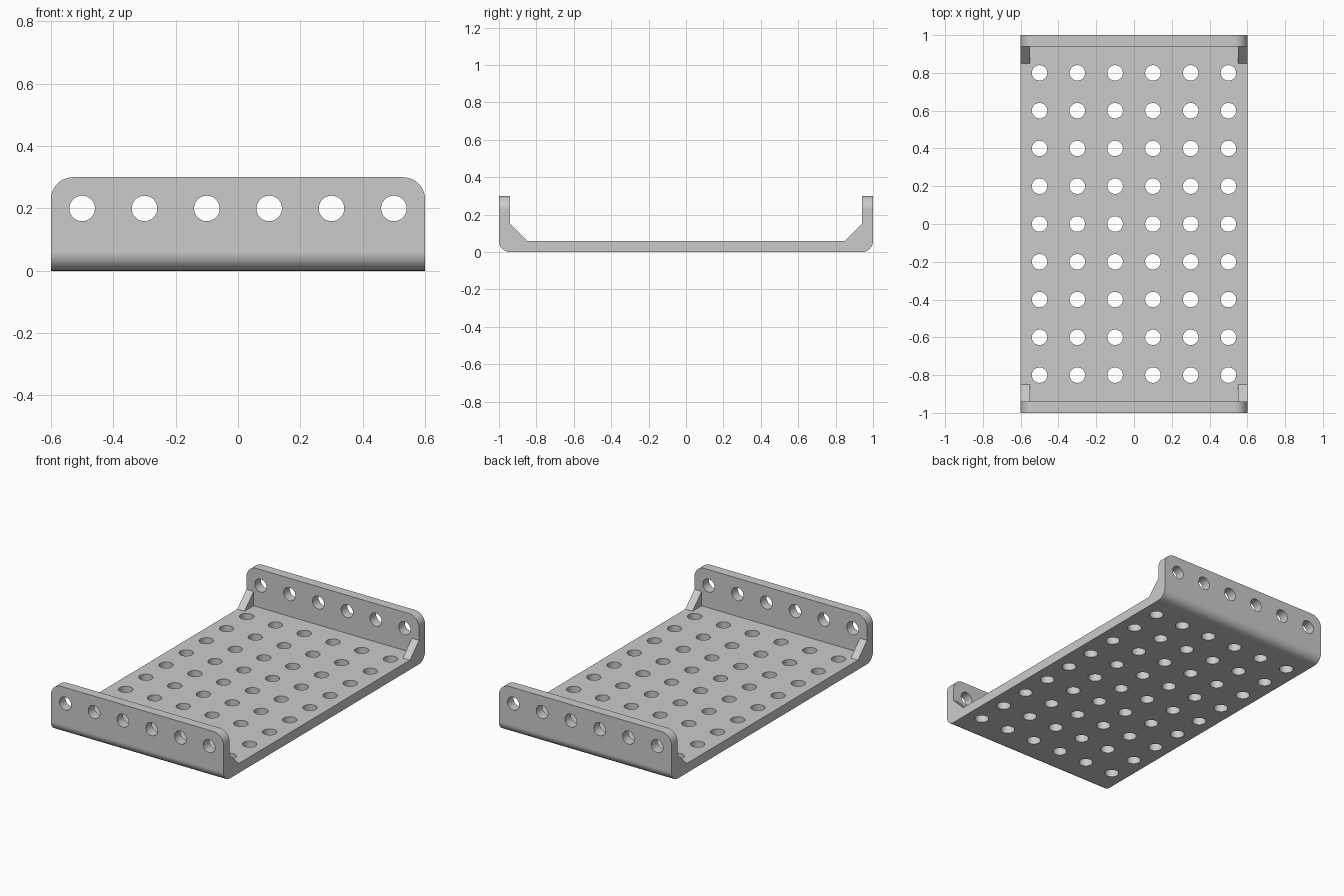
import bpy, bmesh, math
from mathutils import Matrix, Vector

cube = bpy.data.objects.get("Cube")
if cube:
    bpy.data.objects.remove(cube, do_unlink=True)

HALF_W, HALF_L, HEIGHT, THICK = 0.6, 1.0, 0.3, 0.06
GUSSET, GUSSET_W, HOLE_R = 0.09, 0.05, 0.041
INNER = HALF_L - THICK

grey = bpy.data.materials.new("light grey")
grey.use_nodes = True
colour = (0.6, 0.6, 0.6, 1)
grey.diffuse_color = colour
grey.node_tree.nodes["Principled BSDF"].inputs["Base Color"].default_value = colour


def add_object(name, bm):
    bmesh.ops.recalc_face_normals(bm, faces=bm.faces)
    mesh = bpy.data.meshes.new(name)
    bm.to_mesh(mesh)
    bm.free()
    mesh.materials.append(grey)
    obj = bpy.data.objects.new(name, mesh)
    bpy.context.collection.objects.link(obj)
    return obj


def extrude_profile(bm, points, x0, x1):
    """Extrude a closed (y, z) profile along x."""
    face = bm.faces.new([bm.verts.new((x0, y, z)) for y, z in points])
    new = bmesh.ops.extrude_face_region(bm, geom=[face])["geom"]
    verts = [v for v in new if isinstance(v, bmesh.types.BMVert)]
    bmesh.ops.translate(bm, verts=verts, vec=(x1 - x0, 0, 0))


def round_edges(bm, test, radius):
    edges = [e for e in bm.edges if test(*(v.co for v in e.verts))]
    bmesh.ops.bevel(bm, geom=edges, offset=radius, segments=10,
                    profile=0.5, affect='EDGES')


# Channel-shaped tray with upturned ends
half = [(HALF_L, 0), (HALF_L, HEIGHT), (INNER, HEIGHT), (INNER, THICK)]
bm = bmesh.new()
extrude_profile(bm, half + [(-y, z) for y, z in reversed(half)], -HALF_W, HALF_W)
# Bends under the ends, then the upper flange corners
round_edges(bm, lambda a, b: max(a.z, b.z) < 0.001 and abs(a.x - b.x) > 1, 0.06)
round_edges(bm, lambda a, b: min(a.z, b.z) > HEIGHT - 0.001
            and abs(a.y - b.y) > 0.01 and abs(a.x - b.x) < 0.001, 0.07)
tray = add_object("perforated_tray", bm)

# Hole cutters for the floor grid and both flanges
bm = bmesh.new()


def add_cutter(location, depth, rotation=Matrix()):
    bmesh.ops.create_cone(bm, cap_ends=True, segments=32, radius1=HOLE_R,
                          radius2=HOLE_R, depth=depth,
                          matrix=Matrix.Translation(Vector(location)) @ rotation)


for col in range(6):
    x = -0.5 + 0.2 * col
    for row in range(9):
        add_cutter((x, -0.8 + 0.2 * row, THICK / 2), THICK * 2)
    for side in (-1, 1):
        add_cutter((x, side * (HALF_L - THICK / 2), 0.2), THICK * 2,
                   Matrix.Rotation(math.pi / 2, 4, 'X'))
cutter = add_object("hole_cutter", bm)
cutter.hide_render = True
cutter.hide_set(True)

cut = tray.modifiers.new("holes", 'BOOLEAN')
cut.operation = 'DIFFERENCE'
cut.solver = 'EXACT'
cut.object = cutter
bpy.context.view_layer.objects.active = tray
tray.select_set(True)
bpy.ops.object.modifier_apply(modifier=cut.name)
bpy.data.objects.remove(cutter, do_unlink=True)

bpy.ops.object.shade_smooth_by_angle(angle=math.radians(30))
weighted = tray.modifiers.new("flat_face_normals", 'WEIGHTED_NORMAL')
weighted.keep_sharp = True

# Triangular gussets in the four inner corners
for end, sy in (("front", -1), ("back", 1)):
    for side, sx in (("right", -1), ("left", 1)):
        bm = bmesh.new()
        extrude_profile(bm, [(sy * INNER, THICK), (sy * (INNER - GUSSET), THICK),
                             (sy * INNER, THICK + GUSSET)],
                        sx * (HALF_W - GUSSET_W), sx * HALF_W)
        add_object(f"{end}_{side}_gusset", bm)
